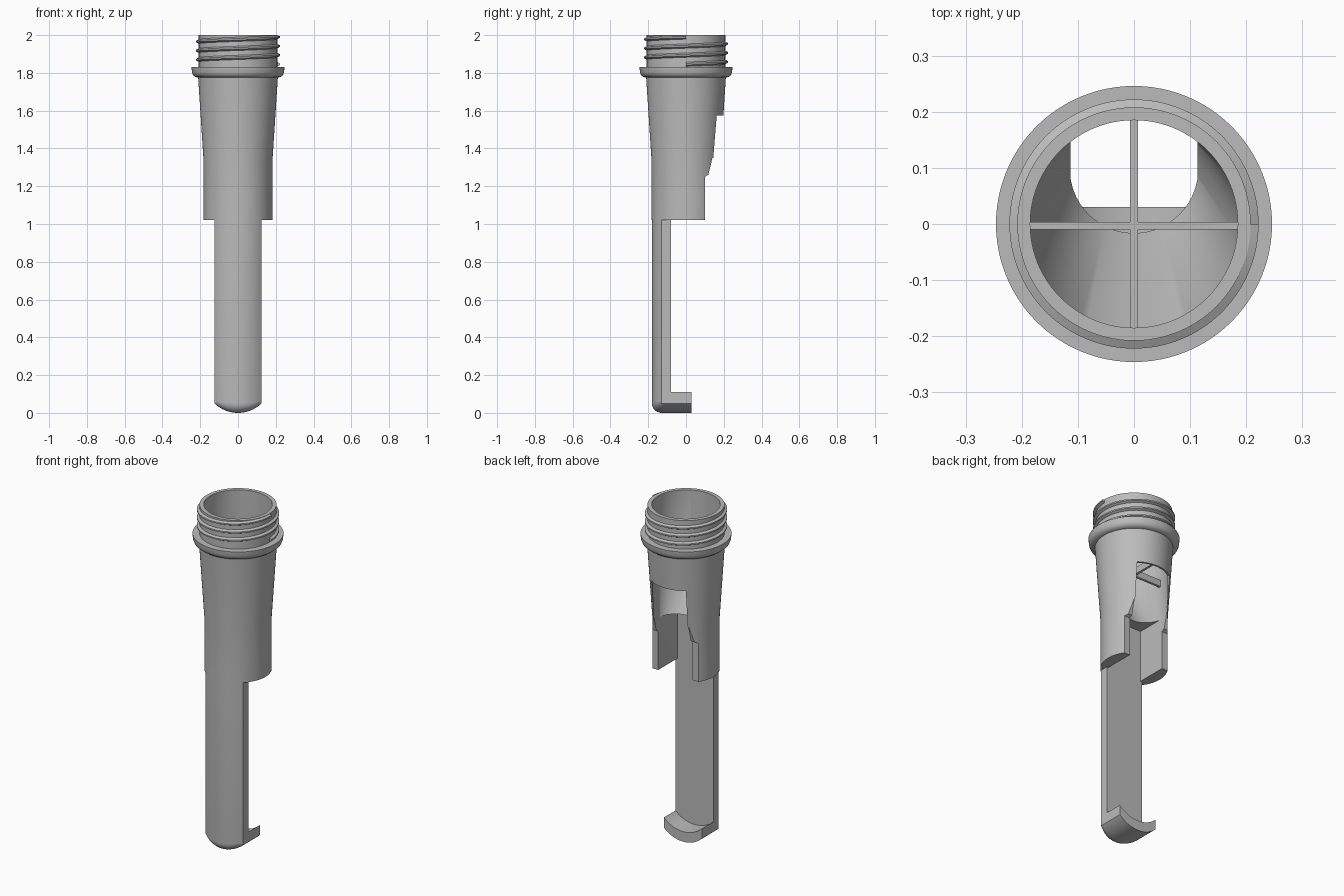
import bpy, bmesh
from math import sin, cos, pi, sqrt, radians

if "Cube" in bpy.data.objects:
    bpy.data.objects.remove(bpy.data.objects["Cube"], do_unlink=True)

grey = bpy.data.materials.new("plain grey")
grey.use_nodes = True
tone = (0.5, 0.5, 0.5, 1)
grey.diffuse_color = tone
grey.node_tree.nodes["Principled BSDF"].inputs["Base Color"].default_value = tone
SEG = 96


def loft(name, loops, cap=True):
    """Skin a list of equal-length closed point loops and cap both ends."""
    bm = bmesh.new()
    rows = [[bm.verts.new(p) for p in loop] for loop in loops]
    n = len(rows[0])
    for a, b in zip(rows, rows[1:]):
        for i in range(n):
            j = (i + 1) % n
            bm.faces.new((a[i], a[j], b[j], b[i]))
    if cap:
        bm.faces.new(rows[0][::-1])
        bm.faces.new(rows[-1])
    bmesh.ops.remove_doubles(bm, verts=bm.verts, dist=1e-5)
    bmesh.ops.recalc_face_normals(bm, faces=bm.faces)
    mesh = bpy.data.meshes.new(name)
    bm.to_mesh(mesh)
    bm.free()
    mesh.materials.append(grey)
    ob = bpy.data.objects.new(name, mesh)
    bpy.context.collection.objects.link(ob)
    return ob


def ring(r, z, cy=0.0):
    return [(r * cos(2 * pi * i / SEG), cy + r * sin(2 * pi * i / SEG), z) for i in range(SEG)]


def box(name, x, y0, y1, z0, z1):
    return loft(name, [[(-x, y0, z), (x, y0, z), (x, y1, z), (-x, y1, z)] for z in (z0, z1)])


def cut(ob, cutters):
    for c in cutters:
        c.hide_render = True
        m = ob.modifiers.new("cut", "BOOLEAN")
        m.operation, m.solver, m.object = "DIFFERENCE", "EXACT", c
    bpy.context.view_layer.update()
    deps = bpy.context.evaluated_depsgraph_get()
    mesh = bpy.data.meshes.new_from_object(ob.evaluated_get(deps))
    ob.modifiers.clear()
    ob.data = mesh
    for c in cutters:
        bpy.data.objects.remove(c, do_unlink=True)


def smooth(ob):
    bpy.ops.object.select_all(action="DESELECT")
    ob.select_set(True)
    bpy.context.view_layer.objects.active = ob
    bpy.ops.object.shade_smooth_by_angle(angle=radians(30))


# Body: sleeve, tapered holder, rounded collar and neck
profile = [(0.182, 1.02), (0.182, 1.33), (0.211, 1.775), (0.226, 1.778), (0.238, 1.788),
           (0.244, 1.803), (0.246, 1.83), (0.208, 1.83), (0.208, 2.0)]
body = loft("threaded_body", [ring(r, z) for r, z in profile])

# Bore narrowing to an offset hole, rear window, lower slot and cut-away back
bore = loft("bore_cutter", [ring(0.185, 2.1), ring(0.185, 1.6), ring(0.113, 1.325, 0.1)])
window = loft("window_cutter", [ring(0.113, 1.3, 0.1), ring(0.113, 1.575, 0.1)])
outlet = box("outlet_cutter", 0.113, 0.1, 0.3, 1.29, 1.575)
slot = box("slot_cutter", 0.1135, -0.08, 0.31, 0.9, 1.33)
back = [(0.1, 0.9), (0.1, 1.25), (0.118, 1.26), (0.14, 1.35), (0.32, 1.35), (0.32, 0.9)]
back_cut = loft("back_cutter", [[(x, y, z) for y, z in back] for x in (-0.4, 0.4)])
cut(body, [bore, window, outlet, slot, back_cut])
smooth(body)

# Crossed ribs inside the bore
box("cross_rib_side", 0.19, -0.01, 0.004, 1.6, 1.64)
box("cross_rib_front", 0.007, -0.19, 0.19, 1.6, 1.64)

# Screw thread: three turns of a triangular ridge
TURNS, PITCH = 3, 0.048
thread = []
for i in range(TURNS * SEG + 1):
    a = 2 * pi * i / SEG
    z = 1.846 + PITCH * i / SEG
    section = [(0.203, -0.014), (0.222, -0.004), (0.222, 0.004), (0.203, 0.014)]
    thread.append([(r * cos(a), r * sin(a), min(z + dz, 2.0)) for r, dz in section])
smooth(loft("screw_thread", thread))

# Long strip with rounded toe and a cradle-shaped foot, lofted across its width
R, HALF, COLS, STEPS = 0.18, 0.125, 32, 8
strip = []
for i in range(COLS + 1):
    x = -HALF * cos(pi * i / COLS)
    drop = sqrt(R * R - x * x)
    front, base = -drop, R - drop
    f = 0.001 + 0.05 * sqrt(max(0, 1 - (x / HALF) ** 2))
    loop = [(x, front, 1.02)]
    for k in range(STEPS + 1):
        t = pi / 2 * k / STEPS
        loop.append((x, front + f * (1 - cos(t)), base + f * (1 - sin(t))))
    loop += [(x, 0.03, base), (x, 0.03, base + 0.06), (x, -0.08, base + 0.06), (x, -0.08, 1.02)]
    strip.append(loop)
smooth(loft("long_strip_with_foot", strip))
